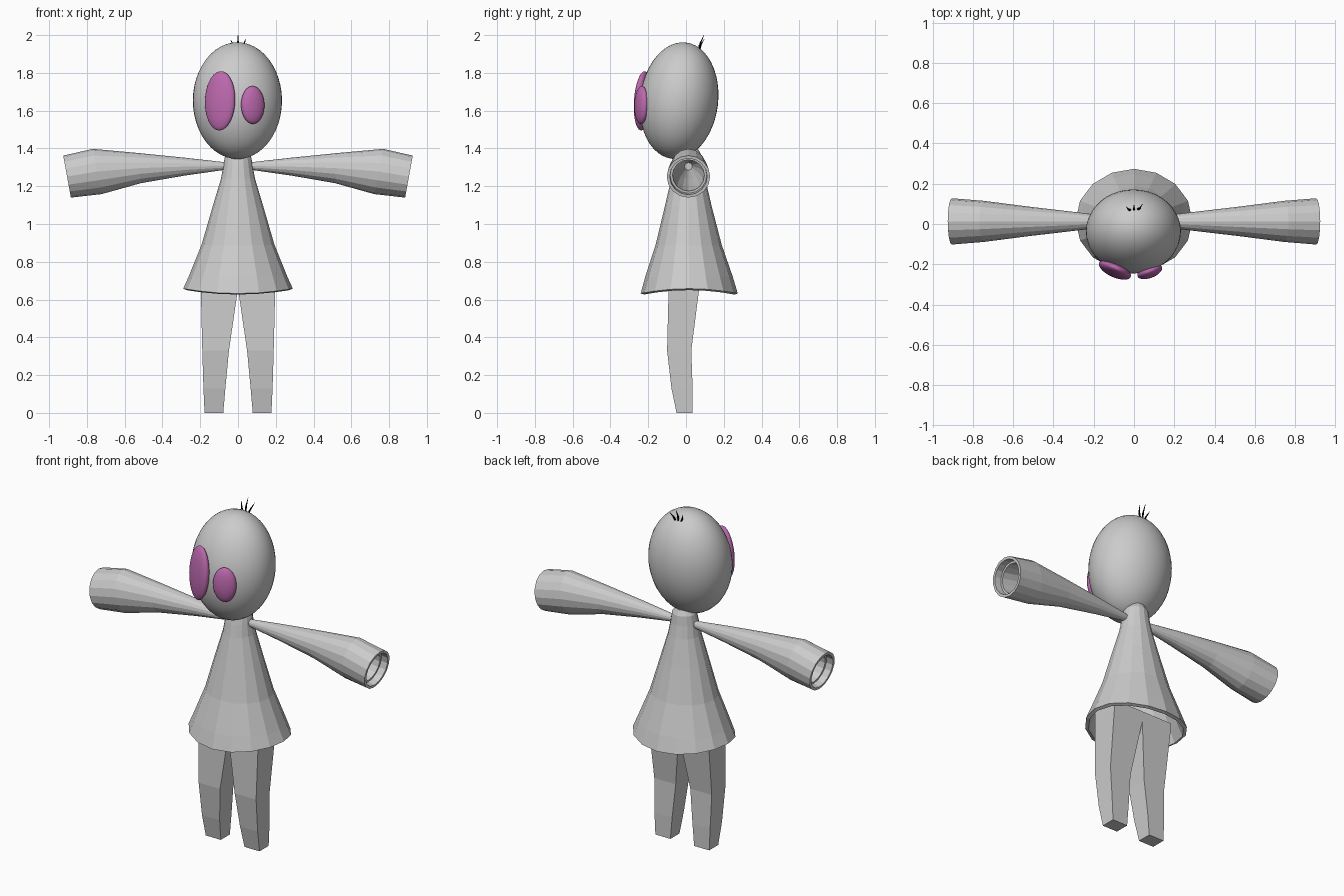
import bpy, bmesh, math
from mathutils import Vector

if "Cube" in bpy.data.objects:
    bpy.data.objects.remove(bpy.data.objects["Cube"])


def material(name, rgb):
    m = bpy.data.materials.new(name)
    m.diffuse_color = (*rgb, 1)
    m.use_nodes = True
    m.node_tree.nodes["Principled BSDF"].inputs["Base Color"].default_value = m.diffuse_color
    return m


def loft(name, rings, cap_start=True, cap_end=True, mat=None):
    """Skin a list of equal-length point rings."""
    bm = bmesh.new()
    vs = [[bm.verts.new(p) for p in r] for r in rings]
    n = len(vs[0])
    for a, b in zip(vs, vs[1:]):
        for i in range(n):
            j = (i + 1) % n
            bm.faces.new((a[i], a[j], b[j], b[i]))
    if cap_start:
        bm.faces.new(vs[0][::-1])
    if cap_end:
        bm.faces.new(vs[-1])
    bmesh.ops.recalc_face_normals(bm, faces=bm.faces)
    me = bpy.data.meshes.new(name)
    bm.to_mesh(me)
    bm.free()
    ob = bpy.data.objects.new(name, me)
    bpy.context.collection.objects.link(ob)
    if mat:
        me.materials.append(mat)
    return ob


def ellipsoid(name, loc, size, rot, mat=None):
    bpy.ops.mesh.primitive_uv_sphere_add(segments=40, ring_count=24, location=loc, rotation=rot)
    ob = bpy.context.object
    ob.name = name
    ob.scale = size
    bpy.ops.object.shade_smooth()
    if mat:
        ob.data.materials.append(mat)
    return ob


pink = material("eye_pink", (0.50, 0.14, 0.42))
black = material("hair_black", (0.0, 0.0, 0.0))

# Head, leaning slightly back, with two uneven eyes
ellipsoid("head", (-0.003, -0.037, 1.653), (0.236, 0.207, 0.310), (-0.12, 0, 0))
ellipsoid("large_eye", (-0.095, -0.228, 1.652), (0.086, 0.035, 0.157), (-0.07, 0, -0.42), pink)
ellipsoid("small_eye", (0.078, -0.236, 1.630), (0.065, 0.032, 0.100), (-0.03, 0, 0.36), pink)

# Three hair spikes
for tip_x, tip_y, tip_z in ((-0.038, 0.085, 1.975), (0.0, 0.095, 2.0), (0.042, 0.098, 1.98)):
    base, tip = Vector((tip_x * 0.3, 0.068, 1.91)), Vector((tip_x, tip_y, tip_z))
    rings = []
    for t, r in ((0, 0.006), (0.55, 0.005), (1, 0.001)):
        c = base.lerp(tip, t)
        c.y -= 0.006 * math.sin(t * math.pi)
        rings.append([c + Vector((r * math.cos(k * math.tau / 6), r * math.sin(k * math.tau / 6), 0))
                      for k in range(6)])
    loft("hair_spike", rings, mat=black)

# Dress: (z, radius x, radius y, centre y), hem dips at front and back
SIDES = 16
profile = [(1.395, 0.045, 0.045, 0.02), (1.365, 0.068, 0.066, 0.015), (1.31, 0.078, 0.076, 0.012),
           (1.24, 0.09, 0.09, 0.012), (1.09, 0.135, 0.125, 0.012), (0.89, 0.193, 0.175, 0.014),
           (0.72, 0.262, 0.232, 0.016), (0.645, 0.29, 0.257, 0.017)]
rings = []
for i, (z, rx, ry, cy) in enumerate(profile):
    wave = 0.013 if i >= len(profile) - 1 else 0.0
    rings.append([(rx * math.cos(a), cy + ry * math.sin(a), z + wave * math.cos(2 * a))
                  for a in (k * math.tau / SIDES for k in range(SIDES))])
dress = loft("dress", rings, cap_end=False)
solid = dress.modifiers.new("cloth", 'SOLIDIFY')
solid.thickness = 0.02
solid.offset = -1

# Sleeves: (x, z, radius y, radius z, tilt), outside then rim then inside
sleeve = [(0.06, 1.307, 0.018, 0.019, 0.03), (0.28, 1.304, 0.045, 0.047, 0.03),
          (0.52, 1.296, 0.073, 0.080, 0.08), (0.745, 1.278, 0.102, 0.122, 0.19),
          (0.905, 1.251, 0.115, 0.113, 0.18), (0.905, 1.251, 0.099, 0.098, 0.18),
          (0.865, 1.257, 0.097, 0.096, 0.18), (0.865, 1.257, 0.084, 0.084, 0.18),
          (0.72, 1.28, 0.078, 0.085, 0.18), (0.50, 1.297, 0.054, 0.058, 0.08),
          (0.20, 1.305, 0.02, 0.02, 0.03)]
for side, label in ((-1, "left_sleeve"), (1, "right_sleeve")):
    rings = []
    for x, z, ry, rz, tilt in sleeve:
        rings.append([(side * (x + rz * math.sin(a) * math.sin(tilt)),
                       0.013 + ry * math.cos(a), z + rz * math.sin(a) * math.cos(tilt))
                      for a in (k * math.tau / SIDES for k in range(SIDES))])
    loft(label, rings)

# Legs: (z, inner x, outer x, front y, back y)
leg = [(0.0, 0.078, 0.177, -0.05, 0.035), (0.13, 0.067, 0.183, -0.077, 0.035),
       (0.33, 0.048, 0.189, -0.1, 0.028), (0.66, 0.0, 0.197, -0.092, 0.07),
       (0.72, 0.0, 0.197, -0.09, 0.075)]
for side, label in ((-1, "left_leg"), (1, "right_leg")):
    loft(label, [[(side * x0, y0, z), (side * x1, y0, z), (side * x1, y1, z), (side * x0, y1, z)]
                 for z, x0, x1, y0, y1 in leg])
